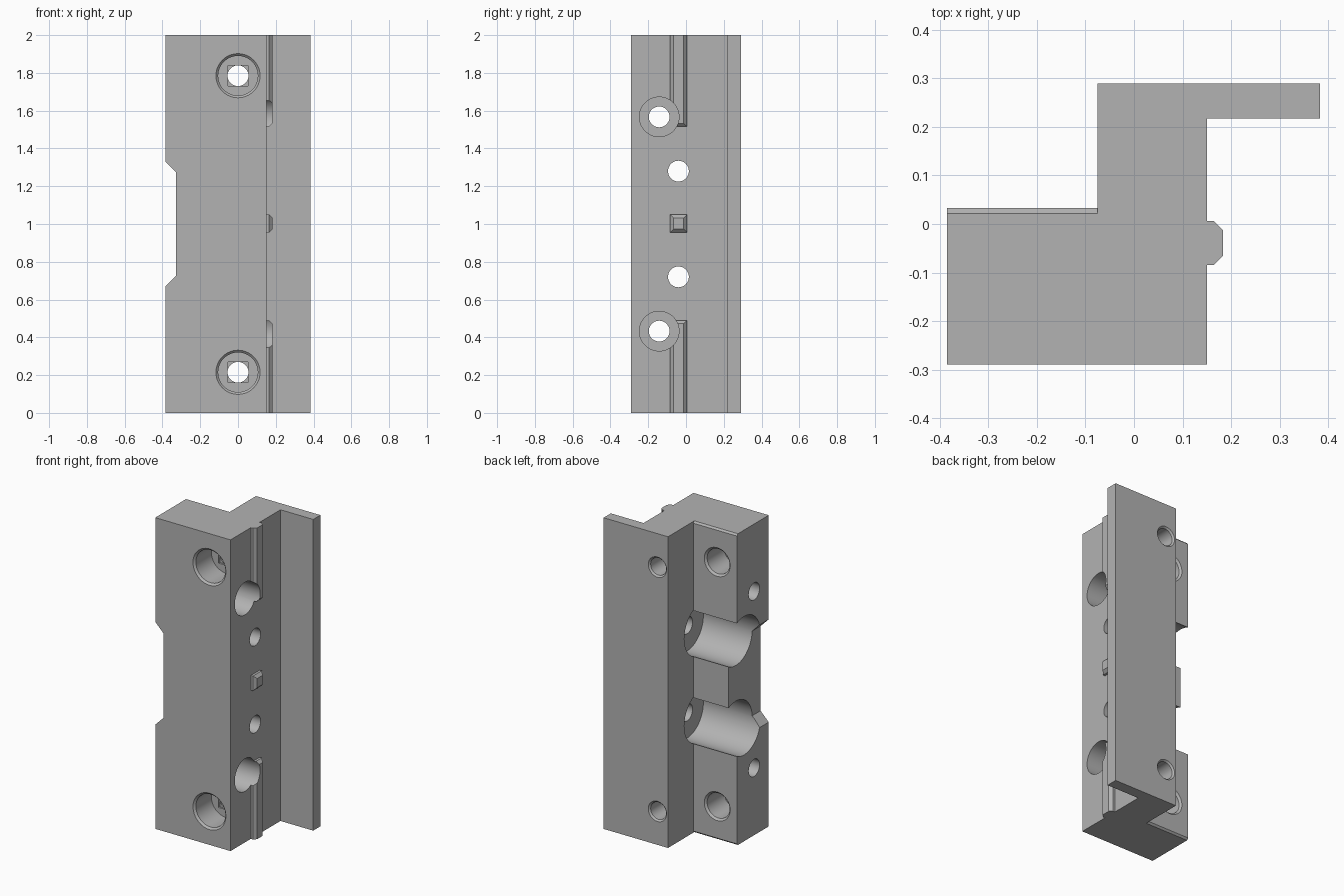
import bpy, bmesh, math
from mathutils import Vector

if "Cube" in bpy.data.objects:
    bpy.data.objects.remove(bpy.data.objects["Cube"])

grey = bpy.data.materials.new("plain grey")
grey.diffuse_color = (0.45, 0.45, 0.45, 1)
grey.use_nodes = True
grey.node_tree.nodes["Principled BSDF"].inputs["Base Color"].default_value = grey.diffuse_color


def make(name, bm):
    bmesh.ops.recalc_face_normals(bm, faces=bm.faces[:])
    me = bpy.data.meshes.new(name)
    bm.to_mesh(me)
    bm.free()
    me.materials.append(grey)
    ob = bpy.data.objects.new(name, me)
    bpy.context.collection.objects.link(ob)
    return ob


def prism(name, pts, vec):
    """Flat outline pushed along vec."""
    bm = bmesh.new()
    face = bm.faces.new([bm.verts.new(p) for p in pts])
    ext = bmesh.ops.extrude_face_region(bm, geom=[face])["geom"]
    bmesh.ops.translate(bm, vec=vec, verts=[v for v in ext if isinstance(v, bmesh.types.BMVert)])
    return make(name, bm)


def lathe(name, axis, a, z, steps, n=48):
    """Stepped round cutter along x or y; steps are (position, radius)."""
    bm = bmesh.new()
    rings = []
    for t, r in steps:
        ring = []
        for i in range(n):
            u = r * math.cos(2 * math.pi * i / n)
            w = z + r * math.sin(2 * math.pi * i / n)
            ring.append(bm.verts.new((t, a + u, w) if axis == "x" else (a + u, t, w)))
        rings.append(ring)
    for p, q in zip(rings, rings[1:]):
        for i in range(n):
            j = (i + 1) % n
            bm.faces.new((p[i], p[j], q[j], q[i]))
    bm.faces.new(rings[0])
    bm.faces.new(rings[-1])
    return make(name, bm)


def rail(name, z0, z1, c0, c1):
    """Chamfered key on the right face; c0 and c1 chamfer its lower and upper ends."""
    bm = bmesh.new()
    for x, h, a, b in ((0.13, 0.045, 0, 0), (0.165, 0.045, 0, 0), (0.183, 0.027, c0, c1)):
        for y in (-h, h):
            for z in (z0 + a, z1 - b):
                bm.verts.new((x, -0.039 + y, z))
    bmesh.ops.convex_hull(bm, input=bm.verts[:])
    bmesh.ops.dissolve_limit(bm, angle_limit=0.01, verts=bm.verts[:], edges=bm.edges[:])
    return make(name, bm)


def combine(ob, other, op):
    m = ob.modifiers.new(op, "BOOLEAN")
    m.operation, m.solver, m.object = op, "EXACT", other
    bpy.context.view_layer.objects.active = ob
    bpy.ops.object.modifier_apply(modifier=m.name)
    bpy.data.objects.remove(other, do_unlink=True)


# Stepped block with rear flange
outline = [(-0.385, -0.29), (0.15, -0.29), (0.15, 0.217), (0.383, 0.217),
           (0.383, 0.29), (-0.075, 0.29), (-0.075, 0.033), (-0.385, 0.033)]
body = prism("mounting_block", [(x, y, 0) for x, y in outline], (0, 0, 2))

# Keys on the right face
c = 0.018
for args in (("lower_rail", 0, 0.49, 0, c), ("centre_key", 0.955, 1.05, c, c),
             ("upper_rail", 1.515, 2, c, 0)):
    combine(body, rail(*args), "UNION")

# Relief notch in the left edge
combine(body, prism("notch", [(-0.405, -0.4, 0.65), (-0.327, -0.4, 0.728),
                              (-0.327, -0.4, 1.272), (-0.405, -0.4, 1.35)], (0, 0.6, 0)), "DIFFERENCE")

for s in (-1, 1):
    zb, zs, zc = 1 + s * 0.785, 1 + s * 0.567, 1 + s * 0.28
    cutters = [
        # Counterbored front-to-back bolt hole
        lathe("bolt_hole", "y", 0, zb, [(-0.32, 0.117), (-0.29, 0.117), (-0.278, 0.105), (-0.12, 0.105),
                                        (-0.12, 0.055), (0.28, 0.055), (0.30, 0.075)]),
        # Shallow square recess on the counterbore floor
        prism("floor_recess", [(-0.054, -0.14, zb - 0.054), (0.054, -0.14, zb - 0.054),
                               (0.054, -0.14, zb + 0.054), (-0.054, -0.14, zb + 0.054)], (0, 0.032, 0)),
        # Blind hole in the rear of the left shoulder
        lathe("blind_hole", "y", -0.245, zb, [(-0.15, 0.08), (0.021, 0.08), (0.043, 0.102)]),
        # Counterbored side hole
        lathe("side_hole", "x", -0.142, zs, [(-0.5, 0.055), (-0.05, 0.055), (-0.05, 0.105), (0.3, 0.105)]),
        # Wide bearing channel with a smaller bore through the right wall
        lathe("channel", "x", -0.04, zc, [(-0.5, 0.165), (0.02, 0.165), (0.02, 0.055), (0.3, 0.055)], 64),
        # End chamfer on the rear of the left shoulder
        prism("end_chamfer", [(-0.5, 0.022, 1 + s), (-0.5, 0.044, 1 + s * 0.978),
                              (-0.5, 0.044, 1 + s * 1.01), (-0.5, 0.022, 1 + s * 1.01)], (0.425, 0, 0)),
    ]
    for cut in cutters:
        combine(body, cut, "DIFFERENCE")

# Smooth bores, crisp edges
bpy.ops.object.select_all(action="DESELECT")
body.select_set(True)
bpy.context.view_layer.objects.active = body
bpy.ops.object.shade_smooth_by_angle(angle=math.radians(25))
